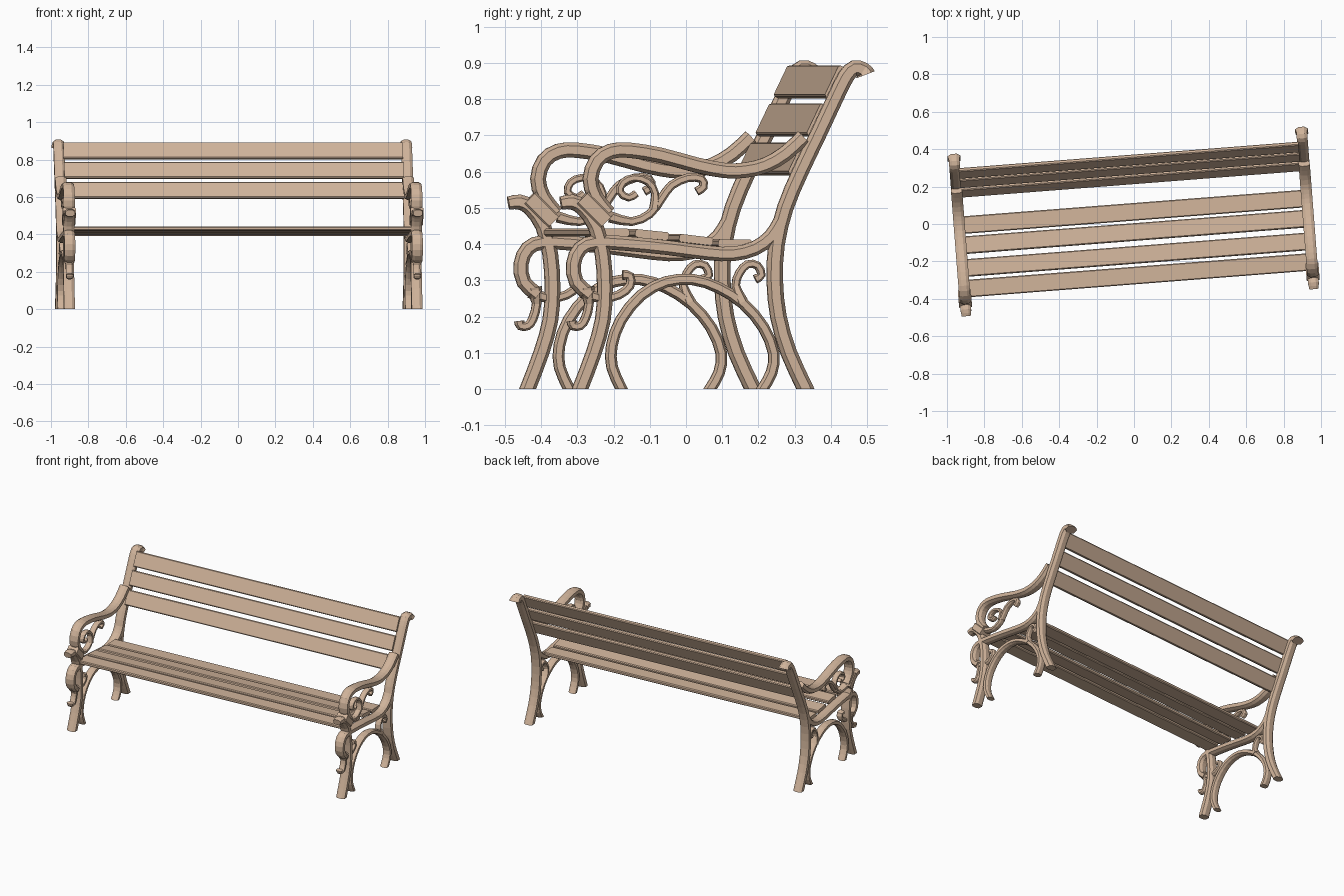
import bpy, bmesh, math
from mathutils import Vector

if "Cube" in bpy.data.objects:
    bpy.data.objects.remove(bpy.data.objects["Cube"])

TURN = math.radians(4.45)    # the whole bench stands slightly turned
U = 0.932                    # end frame distance from the middle
SHIFT = -0.073               # side-view reading to bench depth

wood = bpy.data.materials.new("bench_tan")
wood.diffuse_color = (0.64, 0.46, 0.33, 1)
wood.use_nodes = True
wood.node_tree.nodes["Principled BSDF"].inputs["Base Color"].default_value = wood.diffuse_color


def finish(bm, name, mirror=False):
    bmesh.ops.recalc_face_normals(bm, faces=bm.faces)
    me = bpy.data.meshes.new(name)
    bm.to_mesh(me)
    bm.free()
    me.materials.append(wood)
    ob = bpy.data.objects.new(name, me)
    bpy.context.collection.objects.link(ob)
    ob.rotation_euler.z = TURN
    if mirror:
        ob.modifiers.new("other_end", "MIRROR")
    return ob


def smooth_path(pts, sub):
    """Catmull-Rom subdivision of the path."""
    p = [pts[0] * 2 - pts[1]] + pts + [pts[-1] * 2 - pts[-2]]
    out = []
    for i in range(1, len(p) - 2):
        a, b, c, d = p[i - 1:i + 3]
        for k in range(sub):
            t = k / sub
            out.append(0.5 * (2 * b + (c - a) * t + (2 * a - 5 * b + 4 * c - d) * t * t
                              + (3 * b - a - 3 * c + d) * t ** 3))
    return out + [pts[-1]]


def bar(name, pts, w, d, sub=2, start=1.0, end=1.0):
    """Sweep a chamfered bar along a side-view path; w in-plane, d across (half sizes).
    start / end scale the last stretch of the bar."""
    path = smooth_path([Vector(p) for p in pts], sub)
    n = len(path)
    bm = bmesh.new()
    rings = []
    for i, p in enumerate(path):
        t = (path[min(i + 1, n - 1)] - path[max(i - 1, 0)]).normalized()
        nrm = Vector((-t.y, t.x))
        s = 1 + (start - 1) * max(0, 1 - i / 2) + (end - 1) * max(0, 1 - (n - 1 - i) / 2)
        ring = []
        for a, b in ((1, .45), (.55, 1), (-.55, 1), (-1, .45),
                     (-1, -.45), (-.55, -1), (.55, -1), (1, -.45)):
            q = p + nrm * a * w * s
            if abs(p.y) < 1e-6:             # feet are cut level with the ground
                q = q - t * (q.y / t.y)
            ring.append(bm.verts.new((U + b * d * s, q.x + SHIFT, q.y)))
        rings.append(ring)
    for r0, r1 in zip(rings, rings[1:]):
        for k in range(8):
            bm.faces.new((r0[k], r0[(k + 1) % 8], r1[(k + 1) % 8], r1[k]))
    bm.faces.new(rings[0])
    bm.faces.new(rings[-1][::-1])
    return finish(bm, name, True)


def slat(name, v, z, width, thick, tilt, half):
    """Long board with chamfered edges, tilted about its length."""
    h, t, c = width / 2, thick / 2, 0.005
    prof = [(h, t - c), (h - c, t), (-h + c, t), (-h, t - c),
            (-h, -t + c), (-h + c, -t), (h - c, -t), (h, -t + c)]
    ca, sa = math.cos(tilt), math.sin(tilt)
    bm = bmesh.new()
    ends = [[bm.verts.new((x, v + a * ca - b * sa, z + a * sa + b * ca)) for a, b in prof]
            for x in (-half, half)]
    for k in range(8):
        bm.faces.new((ends[0][k], ends[0][(k + 1) % 8], ends[1][(k + 1) % 8], ends[1][k]))
    bm.faces.new(ends[0])
    bm.faces.new(ends[1][::-1])
    finish(bm, name)


# Heavy frame members
bar("back_post", [(.331, 0), (.285, .1), (.256, .2), (.246, .3), (.251, .4), (.275, .5),
                  (.317, .6), (.365, .7), (.412, .8), (.443, .862), (.466, .885), (.49, .88),
                  (.497, .868)], .022, .029, end=1.2)
bar("front_post", [(-.293, 0), (-.255, .1), (-.23, .19), (-.224, .28), (-.23, .37),
                   (-.25, .45), (-.285, .5), (-.315, .516), (-.346, .513)],
    .021, .029, end=.85)
bar("armrest", [(-.215, .485), (-.25, .53), (-.264, .58), (-.247, .63), (-.208, .656), (-.155, .659),
                (-.07, .645), (.03, .618), (.108, .603), (.163, .604), (.218, .617),
                (.273, .648), (.325, .695)], .021, .03)
bar("seat_rail", [(.262, .462), (.235, .42), (.19, .388), (.13, .373), (.06, .376), (-.05, .39),
                  (-.17, .402), (-.25, .405), (-.292, .388), (-.311, .345), (-.303, .295),
                  (-.265, .26)], .02, .029)
bar("arch", [(-.178, 0), (-.204, .06), (-.205, .12), (-.18, .19), (-.125, .258), (-.055, .296),
             (.02, .302), (.09, .28), (.16, .235), (.215, .17), (.243, .1), (.237, .045),
             (.212, 0)], .0155, .024)
bar("collar", [(-.288, .527), (-.222, .462)], .032, .035, sub=1)

# Thin scrollwork
bar("arm_scroll", [(.03, .545), (.048, .558), (.043, .58), (.005, .583), (-.04, .562),
                   (-.068, .525), (-.1, .483), (-.15, .462), (-.21, .475)],
    .012, .018, end=1.3)
bar("arm_spiral", [(-.088, .495), (-.085, .54), (-.105, .572), (-.143, .583), (-.174, .57),
                   (-.182, .543), (-.158, .528), (-.137, .54)], .0105, .017, start=1.3)
bar("front_lower_hook", [(-.275, .28), (-.268, .235), (-.278, .195), (-.292, .175),
                         (-.312, .174), (-.316, .188)], .0125, .018, start=1.7, end=1.1)
bar("front_inner_hook", [(-.285, .268), (-.235, .25), (-.185, .26), (-.155, .285),
                         (-.155, .312), (-.175, .315)], .0125, .018, start=1.4, end=1.1)
bar("back_hook", [(.155, .24), (.138, .285), (.148, .32), (.17, .344), (.198, .341),
                  (.209, .315), (.192, .303)], .0115, .018, start=1.5, end=1.1)

# Backrest boards, leaning with the posts
for i, z in enumerate((.635, .742, .847)):
    v = .317 + (z - .6) * .478 + SHIFT - .02
    slat(f"back_slat_{i + 1}", v, z, .095, .022, math.atan2(1, .478), .91)

# Seat boards following the rail
for i, (v, z, tilt) in enumerate(((.065, .402, -.02), (-.043, .412, -.12),
                                  (-.165, .426, -.1), (-.275, .432, 0))):
    slat(f"seat_slat_{i + 1}", v, z, .094, .022, tilt, .915)
